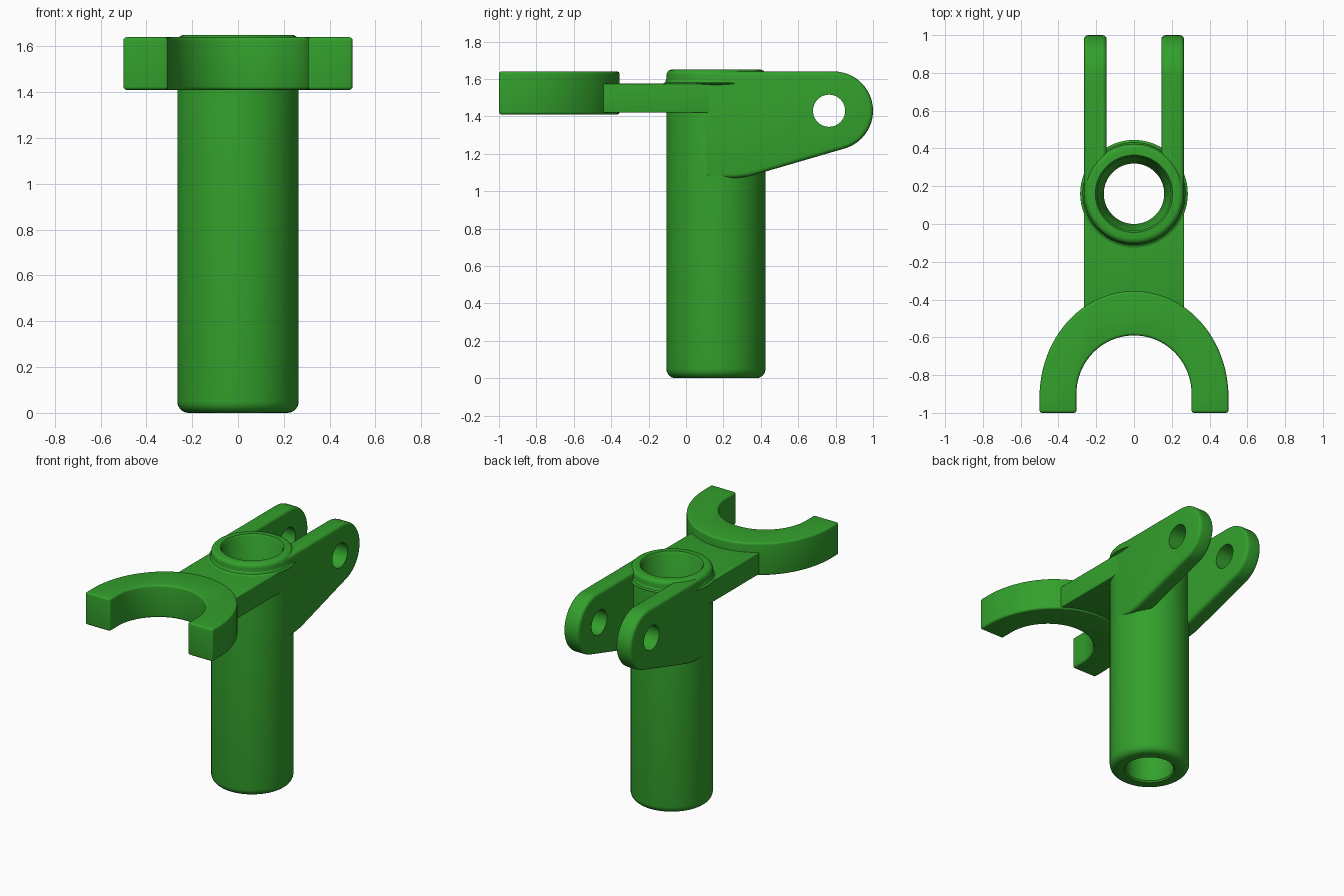
import bpy, bmesh
from math import sin, cos, pi, radians
from mathutils import Vector

cube = bpy.data.objects.get("Cube")
if cube:
    bpy.data.objects.remove(cube, do_unlink=True)

green = bpy.data.materials.new("bright green")
green.use_nodes = True
colour = (0.033, 0.352, 0.025, 1)
green.diffuse_color = colour
green.node_tree.nodes["Principled BSDF"].inputs["Base Color"].default_value = colour

AXIS_Y = 0.16      # centre line of the tube
HALF_WIDTH = 0.265


def arc(cx, cy, rx, ry, start, end, steps):
    angles = [radians(start + (end - start) * i / steps) for i in range(steps + 1)]
    return [(cx + rx * cos(a), cy + ry * sin(a)) for a in angles]


def finish(name, bm):
    bmesh.ops.recalc_face_normals(bm, faces=bm.faces)
    mesh = bpy.data.meshes.new(name)
    bm.to_mesh(mesh)
    bm.free()
    mesh.materials.append(green)
    obj = bpy.data.objects.new(name, mesh)
    bpy.context.collection.objects.link(obj)
    return obj


def prism(name, points, direction):
    bm = bmesh.new()
    face = bm.faces.new([bm.verts.new(p) for p in points])
    out = bmesh.ops.extrude_face_region(bm, geom=[face])
    moved = [v for v in out["geom"] if isinstance(v, bmesh.types.BMVert)]
    bmesh.ops.translate(bm, verts=moved, vec=Vector(direction))
    return finish(name, bm)


def lathe(name, profile, sides=64):
    bm = bmesh.new()
    rings = []
    for i in range(sides):
        a = 2 * pi * i / sides
        rings.append([bm.verts.new((r * cos(a), AXIS_Y + r * sin(a), z)) for r, z in profile])
    n = len(profile)
    for i in range(sides):
        a, b = rings[i], rings[(i + 1) % sides]
        for j in range(n):
            k = (j + 1) % n
            bm.faces.new((a[j], b[j], b[k], a[k]))
    return finish(name, bm)


def shape(obj, bevel=0, cutters=()):
    bpy.ops.object.select_all(action="DESELECT")
    obj.select_set(True)
    bpy.context.view_layer.objects.active = obj
    if bevel:
        mod = obj.modifiers.new("rounding", "BEVEL")
        mod.width = bevel
        mod.segments = 4
        mod.limit_method = "ANGLE"
        mod.angle_limit = radians(40)
        bpy.ops.object.modifier_apply(modifier=mod.name)
    for cutter in cutters:
        mod = obj.modifiers.new("cut", "BOOLEAN")
        mod.operation = "DIFFERENCE"
        mod.solver = "EXACT"
        mod.object = cutter
        bpy.ops.object.modifier_apply(modifier=mod.name)
    bpy.ops.object.shade_smooth_by_angle(angle=radians(35))


# Hollow tube with rounded ends and a tapering bore
profile = arc(0.215, 0.05, 0.05, 0.05, -90, 0, 6)
profile += arc(0.235, 1.62, 0.03, 0.03, 0, 90, 5)
profile += [(0.205, 1.65), (0.195, 1.635), (0.16, 0.01), (0.17, 0)]
shape(lathe("tube", profile))

# Cutters for the bore and the pin hole
bore_cutter = prism("bore_cutter", [(x, y, 0.9) for x, y in
                    arc(0, AXIS_Y, 0.225, 0.225, 0, 354, 59)], (0, 0, 1))
pin_cutter = prism("pin_cutter", [(-0.5, y, z) for y, z in
                   arc(0.765, 1.43, 0.086, 0.086, 0, 351, 39)], (1, 0, 0))

# Two clevis cheeks at the back
cheek = [(0.1, 1.64), (0.1, 1.07), (0.27, 1.07), (0.34, 1.08)]
cheek += arc(0.79, 1.43, 0.21, 0.21, -73, 90, 24)
for side, x in (("left", 0.145), ("right", -HALF_WIDTH)):
    obj = prism(side + "_cheek", [(x, y, z) for y, z in cheek], (0.12, 0, 0))
    shape(obj, 0.022, (bore_cutter, pin_cutter))

# Flat arm between the tube and the saddle
w = HALF_WIDTH
arm = prism("arm", [(-w, -0.5, 1.42), (w, -0.5, 1.42), (w, 0.16, 1.42), (-w, 0.16, 1.42)],
            (0, 0, 0.155))
shape(arm, 0.006, (bore_cutter,))

# Open saddle at the front
outline = [(0.5, -1)] + arc(0, -0.915, 0.5, 0.56, 0, 180, 48) + [(-0.5, -1)]
outline += [(-0.305, -1)] + arc(0, -0.9, 0.305, 0.31, 180, 0, 40) + [(0.305, -1)]
saddle = prism("saddle", [(x, y, 1.41) for x, y in outline], (0, 0, 0.23))
shape(saddle, 0.014)

# Small collar filling the step where the tube meets the arm
shape(lathe("collar_fillet", [(0.24, 1.56), (0.285, 1.575), (0.272, 1.582), (0.264, 1.6),
                              (0.24, 1.6)]))

for cutter in (bore_cutter, pin_cutter):
    bpy.data.objects.remove(cutter, do_unlink=True)
